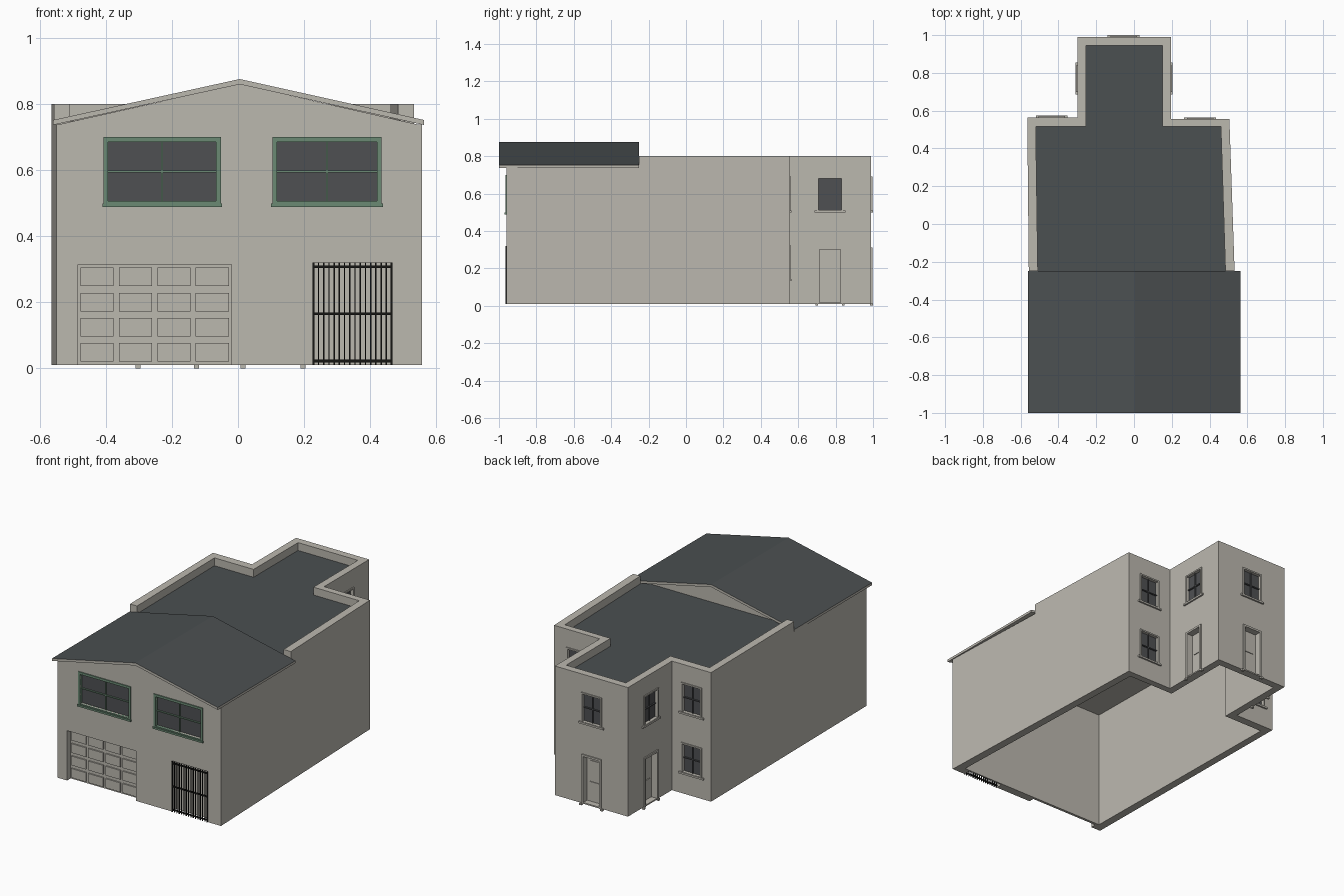
import bpy, bmesh

if "Cube" in bpy.data.objects:
    bpy.data.objects.remove(bpy.data.objects["Cube"], do_unlink=True)


def material(name, rgb):
    m = bpy.data.materials.new(name)
    m.use_nodes = True
    m.diffuse_color = (*rgb, 1)
    m.node_tree.nodes["Principled BSDF"].inputs["Base Color"].default_value = (*rgb, 1)
    return m


STUCCO = material("warm grey stucco", (0.50, 0.48, 0.43))
ROOF = material("slate roof", (0.070, 0.079, 0.082))
GREEN = material("green frame", (0.147, 0.254, 0.175))
GLASS = material("dark glass", (0.078, 0.081, 0.086))
IRON = material("black iron", (0.008, 0.008, 0.007))


def finish(name, bm, *mats):
    bmesh.ops.recalc_face_normals(bm, faces=bm.faces)
    me = bpy.data.meshes.new(name)
    bm.to_mesh(me)
    bm.free()
    for m in mats:
        me.materials.append(m)
    ob = bpy.data.objects.new(name, me)
    bpy.context.collection.objects.link(ob)
    return ob


def add_box(bm, lo, hi):
    lo, hi = [min(p) for p in zip(lo, hi)], [max(p) for p in zip(lo, hi)]
    verts = bmesh.ops.create_cube(bm, size=1)["verts"]
    for v in verts:
        v.co = [lo[i] if v.co[i] < 0 else hi[i] for i in range(3)]


def add_prism(bm, points, offset):
    """Extrude a closed loop of 3D points along an offset."""
    face = bm.faces.new([bm.verts.new(p) for p in points])
    new = bmesh.ops.extrude_face_region(bm, geom=[face])["geom"]
    verts = [v for v in new if isinstance(v, bmesh.types.BMVert)]
    bmesh.ops.translate(bm, verts=verts, vec=offset)


def dark_top(ob):
    for f in ob.data.polygons:
        f.material_index = int(f.normal.z > 0.5)


class Face:
    """A wall plane: u runs along it, d points outward."""

    def __init__(self, axis, sign, plane):
        self.axis, self.sign, self.plane = axis, sign, plane

    def at(self, u, d, z):
        w = self.plane + self.sign * d
        return (u, w, z) if self.axis == "y" else (w, u, z)

    def box(self, bm, u0, u1, d0, d1, z0, z1):
        add_box(bm, self.at(u0, d0, z0), self.at(u1, d1, z1))

    def part(self, name, mat, *boxes):
        bm = bmesh.new()
        for b in boxes:
            self.box(bm, *b)
        return finish(name, bm, mat)


FRONT = Face("y", -1, -0.96)
BACK = Face("y", 1, 0.99)
WING_LEFT = Face("x", 1, 0.195)
WING_RIGHT = Face("x", -1, -0.30)
REAR_LEFT = Face("y", 1, 0.555)
REAR_RIGHT = Face("y", 1, 0.565)

cuts = bmesh.new()


def window(name, face, u0, u1, z0, z1, mat, bar_mat, t, sill, bar):
    """Recessed glass, proud frame, crossed bars and a sill."""
    a, b, c, e = u0 + t, u1 - t, z0 + t, z1 - t
    um, zm = (u0 + u1) / 2, (z0 + z1) / 2
    face.box(cuts, a, b, -0.02, 0.05, c, e)
    face.part(name + "_glass", GLASS, (a, b, -0.021, -0.014, c, e))
    face.part(name + "_frame", mat,
              (u0, a, -0.012, 0.006, z0, z1), (b, u1, -0.012, 0.006, z0, z1),
              (a, b, -0.012, 0.006, e, z1), (a, b, -0.012, 0.006, z0, c))
    face.part(name + "_sill", mat, (u0 - sill, u1 + sill, -0.01, 0.01, z0 - 0.004, z0 + 0.007))
    face.part(name + "_bars", bar_mat,
              (um - bar, um + bar, -0.015, -0.007, c, e),
              (a, b, -0.015, -0.006, zm - bar, zm + bar))


def door(name, face, mid):
    """Deep doorway with trim, plinth blocks and a panelled leaf."""
    r, top = 0.055, 0.30
    face.box(cuts, mid - r, mid + r, -0.04, 0.05, -0.1, top)
    face.part(name + "_leaf", STUCCO,
              (mid - r, mid + r, -0.041, -0.034, 0.01, top),
              (mid - 0.035, mid + 0.035, -0.036, -0.030, 0.04, 0.14),
              (mid - 0.035, mid + 0.035, -0.036, -0.030, 0.165, 0.27))
    boxes = [(mid - r - 0.011, mid + r + 0.011, -0.01, 0.007, top, 0.312),
             (mid - r, mid + r, -0.04, 0.004, 0.01, 0.018)]
    for s in (-1, 1):
        boxes.append((mid + s * r, mid + s * (r + 0.011), -0.01, 0.007, 0.01, top))
        boxes.append((mid + s * (r + 0.008), mid + s * (r + 0.023), -0.005, 0.01, 0.0, 0.012))
    face.part(name + "_trim", STUCCO, *boxes)


# Windows and doors
window("front_right_window", FRONT, -0.407, -0.052, 0.492, 0.70, GREEN, GREEN, 0.014, 0.004, 0.003)
window("front_left_window", FRONT, 0.104, 0.435, 0.492, 0.70, GREEN, GREEN, 0.014, 0.004, 0.003)
for label, face, mid in (("back", BACK, -0.055), ("wing_left", WING_LEFT, 0.77),
                         ("wing_right", WING_RIGHT, 0.77)):
    window(label + "_window", face, mid - 0.07, mid + 0.07, 0.503, 0.69, STUCCO, GLASS, 0.009, 0.014, 0.003)
    door(label + "_door", face, mid)
for label, face, mid in (("rear_left", REAR_LEFT, 0.35), ("rear_right", REAR_RIGHT, -0.435)):
    for level, z in (("upper", 0.503), ("lower", 0.135)):
        window(f"{label}_{level}_window", face, mid - 0.07, mid + 0.07, z, z + 0.187,
               STUCCO, GLASS, 0.009, 0.014, 0.003)

# Garage door with raised panels
g0, g1, gtop = -0.485, -0.02, 0.315
FRONT.box(cuts, g0, g1, -0.04, 0.05, -0.1, gtop)
panels = [(g0, g1, -0.041, -0.034, 0.01, gtop)]
cw, rh = (g1 - g0) / 4, (gtop - 0.01) / 4
for i in range(4):
    for j in range(4):
        u, z = g0 + i * cw, 0.01 + j * rh
        panels.append((u + 0.008, u + cw - 0.008, -0.035, -0.026, z + 0.01, z + rh - 0.01))
FRONT.part("garage_door", STUCCO, *panels)

# Iron gate in its alcove
p0, p1, ptop = 0.225, 0.468, 0.32
FRONT.box(cuts, p0, p1, -0.04, 0.05, -0.1, ptop)
bars = [(p0, p1, -0.004, 0.003, z - 0.004, z + 0.004) for z in (0.022, 0.165, 0.307)]
count = 15
for i in range(count + 1):
    u = p0 + 0.003 + (p1 - p0 - 0.006) * i / count
    w = 0.003 if i in (0, count) else 0.002
    bars.append((u - w, u + w, -0.002, 0.005, 0.01, ptop))
FRONT.part("iron_gate", IRON, *bars)

# Hollow walls with parapet
outer = [(-0.55, -0.96), (0.557, -0.96), (0.505, 0.555), (0.195, 0.555),
         (0.195, 0.99), (-0.30, 0.99), (-0.30, 0.565), (-0.565, 0.565)]
inner = [(-0.50, -0.91), (0.505, -0.91), (0.46, 0.515), (0.15, 0.515),
         (0.15, 0.945), (-0.255, 0.945), (-0.255, 0.515), (-0.52, 0.515)]
bm = bmesh.new()
rings = [[bm.verts.new((x, y, z)) for x, y in loop]
         for loop, z in ((outer, 0.01), (outer, 0.80), (inner, 0.80), (inner, 0.01))]
for k in range(4):
    a, b = rings[k], rings[(k + 1) % 4]
    for i in range(8):
        j = (i + 1) % 8
        bm.faces.new((a[i], a[j], b[j], b[i]))
walls = finish("walls", bm, STUCCO)

# Trim the front walls to eave height, then cut the openings
add_box(cuts, (-0.7, -1.1, 0.738), (0.7, -0.25, 0.9))
cutter = finish("opening_cutter", cuts, STUCCO)
cutter.hide_render = True
mod = walls.modifiers.new("openings", "BOOLEAN")
mod.operation, mod.solver, mod.object = "DIFFERENCE", "EXACT", cutter
mod.use_self = True
bpy.context.view_layer.update()
cut_mesh = bpy.data.meshes.new_from_object(walls.evaluated_get(bpy.context.evaluated_depsgraph_get()))
walls.modifiers.clear()
walls.data = cut_mesh
bpy.data.objects.remove(cutter, do_unlink=True)

# Flat roof slab
bm = bmesh.new()
add_prism(bm, [(x, y, 0.738) for x, y in inner], (0, 0, 0.014))
dark_top(finish("flat_roof", bm, STUCCO, ROOF))

# Pitched front roof
bm = bmesh.new()
profile = [(-0.56, 0.737), (0.005, 0.860), (0.563, 0.737),
           (0.563, 0.752), (0.005, 0.876), (-0.56, 0.752)]
add_prism(bm, [(x, -1.0, z) for x, z in profile], (0, 0.75, 0))
dark_top(finish("pitched_roof", bm, STUCCO, ROOF))

# Gable walls under the pitched roof
for name, y, half in (("front_gable", -0.96, 0.55), ("back_gable", -0.32, 0.53)):
    bm = bmesh.new()
    add_prism(bm, [(-half, y, 0.737), (half, y, 0.737), (0.005, y, 0.861)], (0, 0.04, 0))
    finish(name, bm, STUCCO)
